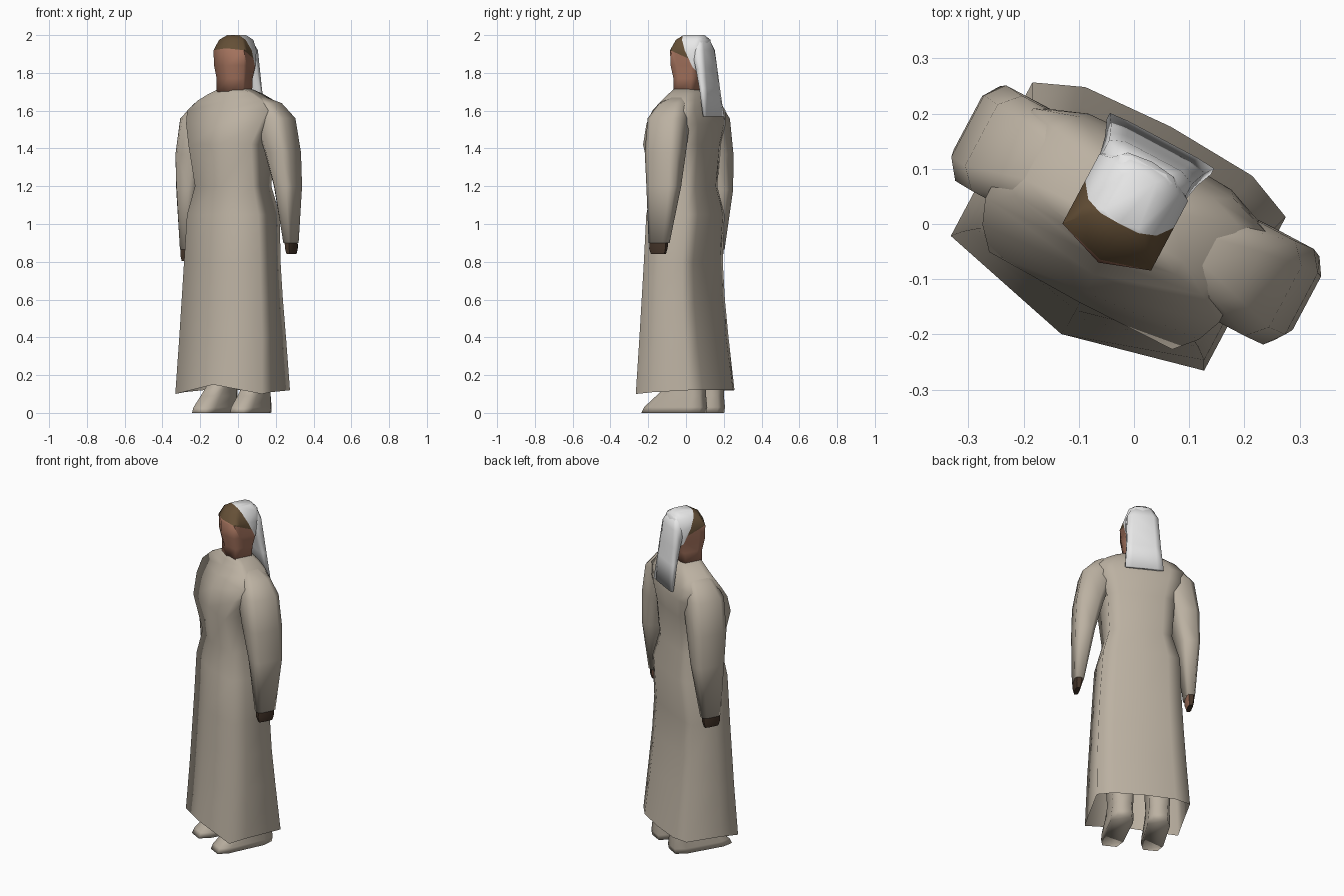
import bpy, bmesh, math
from mathutils import Vector

if "Cube" in bpy.data.objects:
    bpy.data.objects.remove(bpy.data.objects["Cube"])

TURN = math.radians(-28)   # the whole figure is turned about z


def material(name, rgb):
    m = bpy.data.materials.new(name)
    m.diffuse_color = (*rgb, 1)
    m.use_nodes = True
    m.node_tree.nodes["Principled BSDF"].inputs["Base Color"].default_value = m.diffuse_color
    return m


ROBE = material("beige_cloth", (0.50, 0.44, 0.36))
SKIN = material("skin", (0.37, 0.17, 0.11))
HAIR = material("brown_hair", (0.13, 0.08, 0.038))
WHITE = material("white_cloth", (0.80, 0.80, 0.80))
DARK = material("dark_brown_hand", (0.06, 0.036, 0.023))


def garment_ring(z, hw, front, corner, back, cx, lift=0.0):
    """Ten-sided section: pointed front, flat sides, rounded back."""
    pts = [(0, front, lift), (hw, corner, 0), (hw, corner * .4, .01), (hw, back * .75, .02),
           (hw * .66, back * .95, .02), (0, back, .02)]
    pts += [(-x, y, w) for x, y, w in reversed(pts[1:-1])]
    k = 1 if lift else 0
    return [Vector((cx + x, y, z + w * k)) for x, y, w in pts]


def oval_ring(z, x0, x1, y0, y1, power=0.75, n=8):
    """Rounded-box section between the given limits."""
    out = []
    for i in range(n):
        a = 2 * math.pi * (i + .5) / n
        c, s = math.cos(a), math.sin(a)
        m = math.cos(math.pi / n) ** power
        c = math.copysign(abs(c) ** power, c) / m
        s = math.copysign(abs(s) ** power, s) / m
        out.append(Vector(((x0 + x1) / 2 + c * (x1 - x0) / 2, (y0 + y1) / 2 + s * (y1 - y0) / 2, z)))
    return out


def loft(name, rings, mats, cap_first=True, cap_last=True, cuts=(), rule=None, angle=100):
    bm = bmesh.new()
    rows = [[bm.verts.new(p) for p in r] for r in rings]
    n = len(rows[0])
    for a, b in zip(rows, rows[1:]):
        for i in range(n):
            bm.faces.new((a[i], a[(i + 1) % n], b[(i + 1) % n], b[i]))
    if cap_first:
        bm.faces.new(rows[0][::-1])
    if cap_last:
        bm.faces.new(rows[-1])
    for co, no in cuts:
        bmesh.ops.bisect_plane(bm, geom=bm.verts[:] + bm.edges[:] + bm.faces[:],
                               plane_co=co, plane_no=no)
    bmesh.ops.recalc_face_normals(bm, faces=bm.faces[:])
    for f in bm.faces:
        f.smooth = True
        if rule:
            f.material_index = rule(f.calc_center_median(), f.normal)
    me = bpy.data.meshes.new(name)
    bm.to_mesh(me)
    bm.free()
    for m in mats:
        me.materials.append(m)
    me.set_sharp_from_angle(angle=math.radians(angle))
    ob = bpy.data.objects.new(name, me)
    ob.rotation_euler.z = TURN
    bpy.context.collection.objects.link(ob)
    return ob


# Robe: z, half width, front middle, front corner, back (open at the hem)
robe = [(.40, .248, -.212, -.158, .150), (.60, .238, -.200, -.150, .128), (.80, .228, -.188, -.142, .118),
        (1.05, .214, -.172, -.135, .142), (1.20, .175, -.150, -.118, .112),
        (1.42, .188, -.172, -.168, .130), (1.53, .222, -.150, -.130, .145),
        (1.60, .240, -.115, -.085, .132), (1.655, .190, -.085, -.055, .115),
        (1.69, .130, -.066, -.045, .095), (1.715, .075, -.050, -.042, .065)]
loft("robe", [garment_ring(.10, .26, -.238, -.175, .187, -.023, .05)]
     + [garment_ring(*r, -.02) for r in robe], [ROBE], cap_first=False)

# Sleeves and hands: z, inner, outer, front, back
sleeve = [(1.67, .08, .15, -.02, .06), (1.64, .08, .232, -.055, .09), (1.56, .13, .308, -.085, .11),
          (1.38, .19, .340, -.083, .113), (1.20, .238, .348, -.065, .106), (.90, .292, .345, -.048, .06)]
hand = [(.915, .298, .341, -.042, .054), (.87, .302, .342, -.045, .052), (.84, .310, .336, -.036, .044)]
for side, label, drop in ((1, "left", 0), (-1, "right", .035)):
    def limb(rows):
        out = []
        for z, a, b, f, k in rows:
            t = max(0, min(1, (1.6 - z) / .7))
            shift = -.004 if side > 0 else -.012 + .025 * t * t
            x0, x1 = sorted((side * a + shift, side * b + shift))
            out.append(oval_ring(z - drop * t, x0, x1, f, k, .5))
        return out
    loft(label + "_sleeve", limb(sleeve), [ROBE])
    # palms are skin coloured, the outer side is dark
    loft(label + "_hand", limb(hand), [DARK, SKIN], angle=60,
         rule=lambda c, n: int(n.x * side < -.8))

# Feet with the lower legs inside the robe: z, half width, toe, heel
foot = [(0, .062, -.195, .145), (.03, .062, -.18, .15), (.09, .057, -.11, .145),
        (.14, .058, -.05, .145), (.30, .065, -.06, .12), (.60, .07, -.07, .09)]
for side, label in ((1, "left"), (-1, "right")):
    rings = []
    for z, w, toe, heel in foot:
        ring = oval_ring(z, -w, w, toe, heel, .5)
        for p in ring:   # toes turn slightly outwards
            p.x += side * (.106 - .04 * p.y) - .018
        rings.append(ring)
    loft(label + "_foot", rings, [ROBE])

# Head: skin below, hair band above, cloth over the crown
head = [(1.69, .080, -.055, -.045, .07), (1.77, .080, -.070, -.045, .08),
        (1.84, .089, -.090, -.058, .10), (1.92, .091, -.092, -.060, .11),
        (1.975, .070, -.060, -.036, .115), (2.0, .036, -.012, -.008, .09)]


def head_colour(c, n):
    if c.y + .012 + .5 * (c.z - 2) > 0:
        return 2
    return 1 if c.z + .4 * c.y > 1.896 else 0


loft("head", [garment_ring(*r, -.024) for r in head], [SKIN, HAIR, WHITE],
     cuts=[((0, -.012, 2), (0, 1, .5)), ((0, 0, 1.896), (0, .4, 1))], rule=head_colour)

# Head cloth hanging down the back: z, half width, front, back
cloth = [(1.985, .050, .05, .105), (1.92, .085, .055, .125), (1.82, .09, .085, .135),
         (1.72, .095, .11, .145), (1.57, .107, .142, .160)]
loft("head_cloth", [oval_ring(z, -.026 - w, -.026 + w, f, b, .45) for z, w, f, b in cloth], [WHITE])
